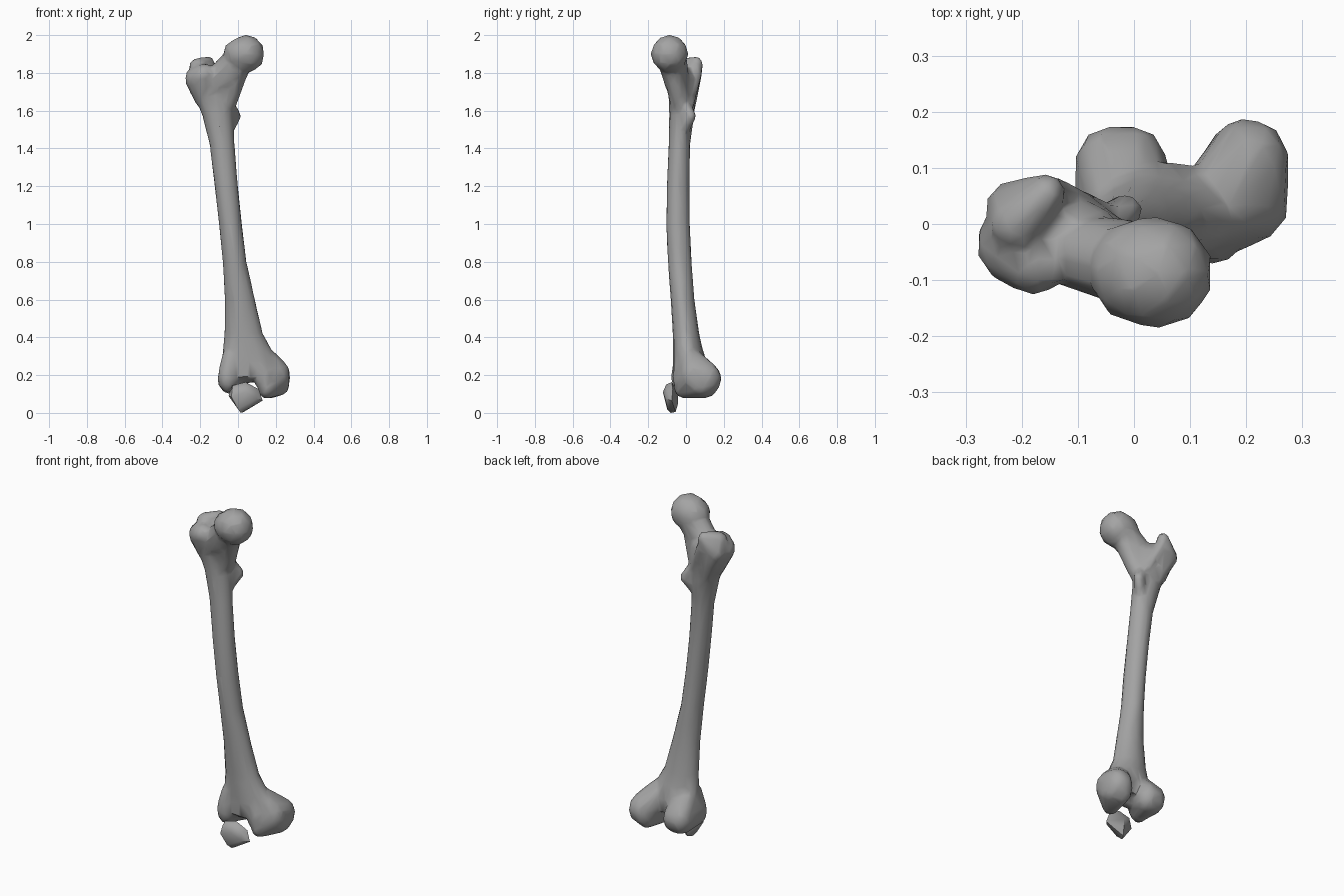
import bpy, bmesh, math
from mathutils import Vector


def loft(bm, sections, n=16):
    # Stack of rings (cx, cy, z, rx, ry), slightly pointed toward the back
    rings = []
    for cx, cy, z, rx, ry in sections:
        ring = []
        for i in range(n):
            a = 2 * math.pi * i / n
            s, c = math.sin(a), math.cos(a)
            c *= 1 - 0.15 * max(s, 0) * abs(c)
            ring.append(bm.verts.new((cx + rx * c, cy + ry * s, z)))
        rings.append(ring)
    for r0, r1 in zip(rings, rings[1:]):
        for i in range(n):
            j = (i + 1) % n
            bm.faces.new((r0[i], r0[j], r1[j], r1[i]))
    bm.faces.new(rings[0][::-1])
    bm.faces.new(rings[-1])


def hull(bm, balls):
    # Convex skin around ellipsoids (x, y, z, rx, ry, rz)
    tmp = bmesh.new()
    for x, y, z, rx, ry, rz in balls:
        new = bmesh.ops.create_icosphere(tmp, subdivisions=2, radius=1)["verts"]
        for v in new:
            v.co = Vector((x + v.co.x * rx, y + v.co.y * ry, z + v.co.z * rz))
    pts = [v.co.copy() for v in tmp.verts]
    tmp.free()
    hull_points(bm, pts)


def hull_points(bm, pts):
    verts = [bm.verts.new(p) for p in pts]
    res = bmesh.ops.convex_hull(bm, input=verts)
    inner = [g for g in set(res["geom_interior"] + res["geom_unused"])
             if isinstance(g, bmesh.types.BMVert) and g.is_valid and not g.link_faces]
    bmesh.ops.delete(bm, geom=inner, context="VERTS")


grey = bpy.data.materials.new("dark_grey")
grey.diffuse_color = (0.37, 0.37, 0.37, 1)


def finish(name, bm):
    bmesh.ops.recalc_face_normals(bm, faces=bm.faces)
    me = bpy.data.meshes.new(name)
    bm.to_mesh(me)
    bm.free()
    me.materials.append(grey)
    ob = bpy.data.objects.new(name, me)
    bpy.context.collection.objects.link(ob)
    bpy.ops.object.select_all(action="DESELECT")
    bpy.context.view_layer.objects.active = ob
    ob.select_set(True)
    return ob


bm = bmesh.new()

# Shaft, flaring at both ends
loft(bm, [
    (0.06, 0.015, 0.185, 0.13, 0.08),
    (0.06, 0.02, 0.27, 0.145, 0.09),
    (0.045, 0.008, 0.35, 0.125, 0.077),
    (0.03, 0.0, 0.42, 0.102, 0.07),
    (0.01, -0.018, 0.6, 0.08, 0.063),
    (-0.018, -0.033, 0.8, 0.063, 0.063),
    (-0.04, -0.042, 1.0, 0.061, 0.063),
    (-0.062, -0.042, 1.2, 0.062, 0.06),
    (-0.084, -0.035, 1.42, 0.066, 0.057),
    (-0.108, -0.023, 1.58, 0.083, 0.066),
    (-0.122, -0.022, 1.68, 0.115, 0.07),
    (-0.13, -0.03, 1.77, 0.12, 0.078),
    (-0.15, -0.04, 1.83, 0.08, 0.065),
])

# Head and neck
hull(bm, [(0.042, -0.087, 1.9, 0.1, 0.1, 0.102),
          (0.01, -0.085, 1.9, 0.09, 0.095, 0.085)])
hull(bm, [(0.01, -0.075, 1.87, 0.088, 0.08, 0.085),
          (-0.09, -0.05, 1.765, 0.08, 0.068, 0.095)])
hull(bm, [(-0.055, -0.05, 1.76, 0.065, 0.055, 0.06),
          (0.01, -0.075, 1.85, 0.06, 0.06, 0.06),
          (-0.07, -0.03, 1.64, 0.065, 0.055, 0.05)])

# Greater trochanter with its raised rear crest
hull(bm, [(-0.205, -0.035, 1.77, 0.078, 0.075, 0.07),
          (-0.18, -0.065, 1.79, 0.06, 0.062, 0.06),
          (-0.17, -0.02, 1.66, 0.06, 0.06, 0.05)])
hull(bm, [(-0.21, 0.0, 1.83, 0.05, 0.05, 0.05),
          (-0.155, 0.055, 1.845, 0.032, 0.035, 0.042),
          (-0.21, 0.03, 1.77, 0.055, 0.05, 0.05),
          (-0.14, 0.015, 1.6, 0.03, 0.03, 0.03)])

# Crest between the trochanters and the lesser trochanter
hull(bm, [(-0.14, 0.05, 1.8, 0.025, 0.035, 0.03),
          (-0.06, 0.015, 1.62, 0.03, 0.025, 0.03)])
hull(bm, [(-0.015, 0.025, 1.57, 0.032, 0.028, 0.03),
          (-0.05, -0.005, 1.63, 0.035, 0.035, 0.03),
          (-0.06, -0.015, 1.49, 0.035, 0.03, 0.03)])

# Medial condyle
hull(bm, [(0.22, 0.1, 0.185, 0.058, 0.085, 0.085),
          (0.19, 0.115, 0.18, 0.05, 0.074, 0.085),
          (0.2, 0.03, 0.2, 0.075, 0.065, 0.09),
          (0.175, 0.1, 0.155, 0.05, 0.075, 0.078),
          (0.22, 0.08, 0.14, 0.05, 0.07, 0.05),
          (0.13, 0.02, 0.3, 0.07, 0.06, 0.05),
          (0.15, -0.01, 0.135, 0.045, 0.055, 0.06)])

# Lateral condyle
hull(bm, [(-0.045, 0.1, 0.185, 0.062, 0.075, 0.085),
          (0.0, 0.1, 0.185, 0.06, 0.075, 0.085),
          (-0.05, 0.0, 0.18, 0.06, 0.08, 0.07),
          (-0.02, 0.02, 0.3, 0.065, 0.06, 0.05)])

# Front groove lips for the kneecap
hull(bm, [(-0.055, -0.025, 0.19, 0.053, 0.055, 0.085),
          (-0.03, -0.02, 0.3, 0.055, 0.042, 0.05)])
hull(bm, [(0.14, -0.02, 0.19, 0.055, 0.052, 0.08),
          (0.09, -0.015, 0.29, 0.06, 0.045, 0.05)])
hull(bm, [(0.04, 0.0, 0.205, 0.1, 0.055, 0.05),
          (0.05, -0.005, 0.29, 0.09, 0.055, 0.05)])

femur = finish("thigh_bone", bm)
mod = femur.modifiers.new("fuse", "REMESH")
mod.mode = "VOXEL"
mod.voxel_size = 0.009
mod = femur.modifiers.new("blend", "SMOOTH")
mod.factor = 0.5
mod.iterations = 5
mod = femur.modifiers.new("reduce", "DECIMATE")
mod.ratio = 0.04
bpy.ops.object.convert(target="MESH")
bpy.ops.object.shade_smooth_by_angle(angle=math.radians(40))

# Kneecap: faceted shield with a pointed lower tip
bm = bmesh.new()
front = [(-0.03, -0.1, 0.13), (0.04, -0.105, 0.15), (0.09, -0.1, 0.12),
         (-0.035, -0.115, 0.085), (0.04, -0.122, 0.11), (0.1, -0.11, 0.075),
         (0.0, -0.1, 0.02), (0.04, -0.095, 0.015)]
back = [(-0.05, -0.08, 0.09), (-0.03, -0.075, 0.145), (0.04, -0.075, 0.163),
        (0.11, -0.07, 0.125), (0.13, -0.075, 0.065), (0.035, -0.042, 0.1),
        (0.035, -0.042, 0.05), (0.015, -0.08, 0.0), (0.03, -0.055, 0.005)]
hull_points(bm, front + back)
finish("kneecap", bm)
bpy.ops.object.shade_smooth_by_angle(angle=math.radians(40))
